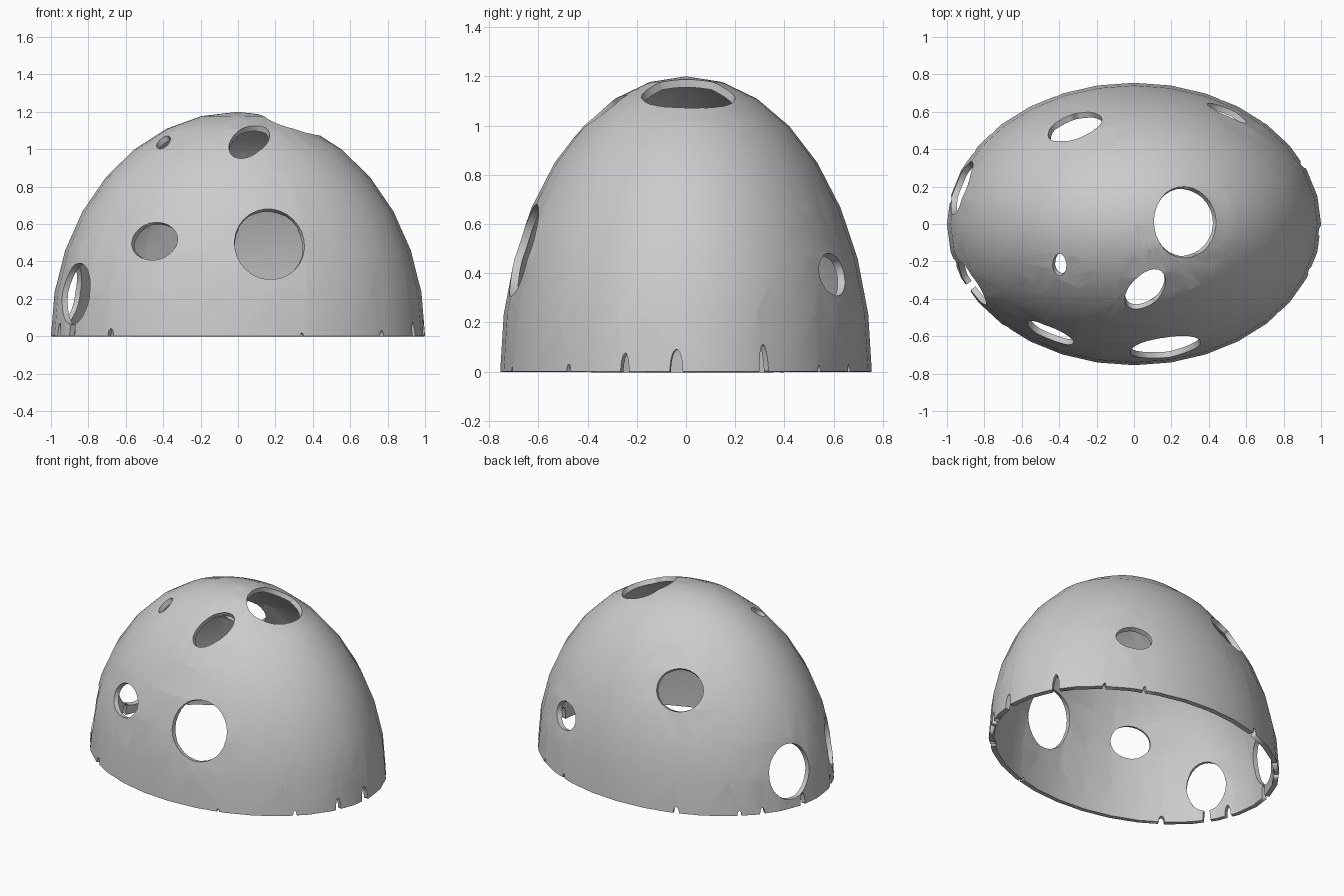
import bpy, bmesh, math
from mathutils import Vector, Matrix

cube = bpy.data.objects.get("Cube")
if cube:
    bpy.data.objects.remove(cube, do_unlink=True)

A, B, C = 1.0, 0.755, 1.2      # dome half-axes
WALL = 0.032
SIDES = 28                     # sides of each hole

stone = bpy.data.materials.new("plain_grey")
stone.use_nodes = True
GREY = (0.6, 0.6, 0.6, 1)
stone.diffuse_color = GREY
stone.node_tree.nodes["Principled BSDF"].inputs["Base Color"].default_value = GREY


def cut_hole(bm, point, ru, rv, turn=0):
    """Clip an ellipse out of the skin; ru is sideways, rv is upslope."""
    n = Vector((point.x / A**2, point.y / B**2, point.z / C**2)).normalized()
    u = Vector((-n.y, n.x, 0)).normalized()
    u = Matrix.Rotation(math.radians(turn), 3, n) @ u
    v = n.cross(u)

    def overlaps(face):
        if face.normal.dot(n) < 0.3:
            return False
        for axis, r in ((u, ru), (v, rv)):
            spans = [(w.co - point).dot(axis) for w in face.verts]
            if min(spans) > r * 1.05 or max(spans) < -r * 1.05:
                return False
        return True

    bm.normal_update()
    inner = [f for f in bm.faces if overlaps(f)]
    for k in range(SIDES):
        t = math.tau * k / SIDES
        co = point + u * ru * math.cos(t) + v * rv * math.sin(t)
        no = (u * math.cos(t) / ru + v * math.sin(t) / rv).normalized()
        geom = set(inner)
        for f in inner:
            geom.update(f.edges)
            geom.update(f.verts)
        cut = bmesh.ops.bisect_plane(bm, geom=list(geom), dist=0.00001,
                                     plane_co=co, plane_no=no)
        inner = [f for f in cut["geom"] if isinstance(f, bmesh.types.BMFace)
                 and (f.calc_center_median() - co).dot(no) < 0]
    bmesh.ops.delete(bm, geom=inner, context='FACES')


# Large holes: x, y, z, radius sideways, radius upslope, turn
HOLES = [
    (0.17, -0.67, 0.495, 0.188, 0.195, 0),
    (-0.45, -0.59, 0.51, 0.133, 0.105, 0),
    (-0.885, -0.33, 0.23, 0.135, 0.165, 0),
    (0.06, -0.35, 1.04, 0.15, 0.09, 55),
    (-0.40, -0.22, 1.04, 0.065, 0.04, 124),
    (0.28, 0.01, 1.15, 0.19, 0.175, 0),
    (0.50, 0.60, 0.395, 0.115, 0.088, 0),
    (-0.32, 0.53, 0.763, 0.15, 0.135, 0),
    (-0.94, 0.20, 0.24, 0.15, 0.18, 0),
]
# Rim notches: angle around the base, half width, height
NOTCHES = [
    (-3, 0.026, 0.09), (25, 0.022, 0.11), (46, 0.01, 0.025), (62, 0.01, 0.03),
    (114, 0.018, 0.04), (139, 0.014, 0.03), (149, 0.016, 0.04), (170, 0.02, 0.08),
    (-164, 0.02, 0.07), (-153, 0.024, 0.1), (-133, 0.018, 0.04), (-70, 0.008, 0.018),
    (-39.5, 0.012, 0.03), (-19.4, 0.018, 0.075),
]

# Dome skin: upper half of an ellipsoid
bm = bmesh.new()
bmesh.ops.create_uvsphere(bm, u_segments=32, v_segments=16, radius=1,
                          matrix=Matrix.Diagonal((A, B, C, 1)))
low = [v for v in bm.verts if v.co.z < -0.01]
bmesh.ops.delete(bm, geom=low, context='VERTS')

# Round holes, then the rim notches
for x, y, z, ru, rv, turn in HOLES:
    cut_hole(bm, Vector((x, y, z)), ru, rv, turn)
for angle, half, height in NOTCHES:
    t = math.radians(angle)
    cut_hole(bm, Vector((A * math.cos(t), B * math.sin(t), 0)), half, height)
bmesh.ops.remove_doubles(bm, verts=bm.verts, dist=0.0005)

# Smooth skin with crisp hole edges
for f in bm.faces:
    f.smooth = True
for e in bm.edges:
    e.smooth = not e.is_boundary

mesh = bpy.data.meshes.new("dome_shell")
bm.to_mesh(mesh)
bm.free()
mesh.materials.append(stone)
dome = bpy.data.objects.new("dome_shell", mesh)
bpy.context.collection.objects.link(dome)

# Wall thickness, grown inward
wall = dome.modifiers.new("wall", 'SOLIDIFY')
wall.thickness = WALL
wall.offset = -1
